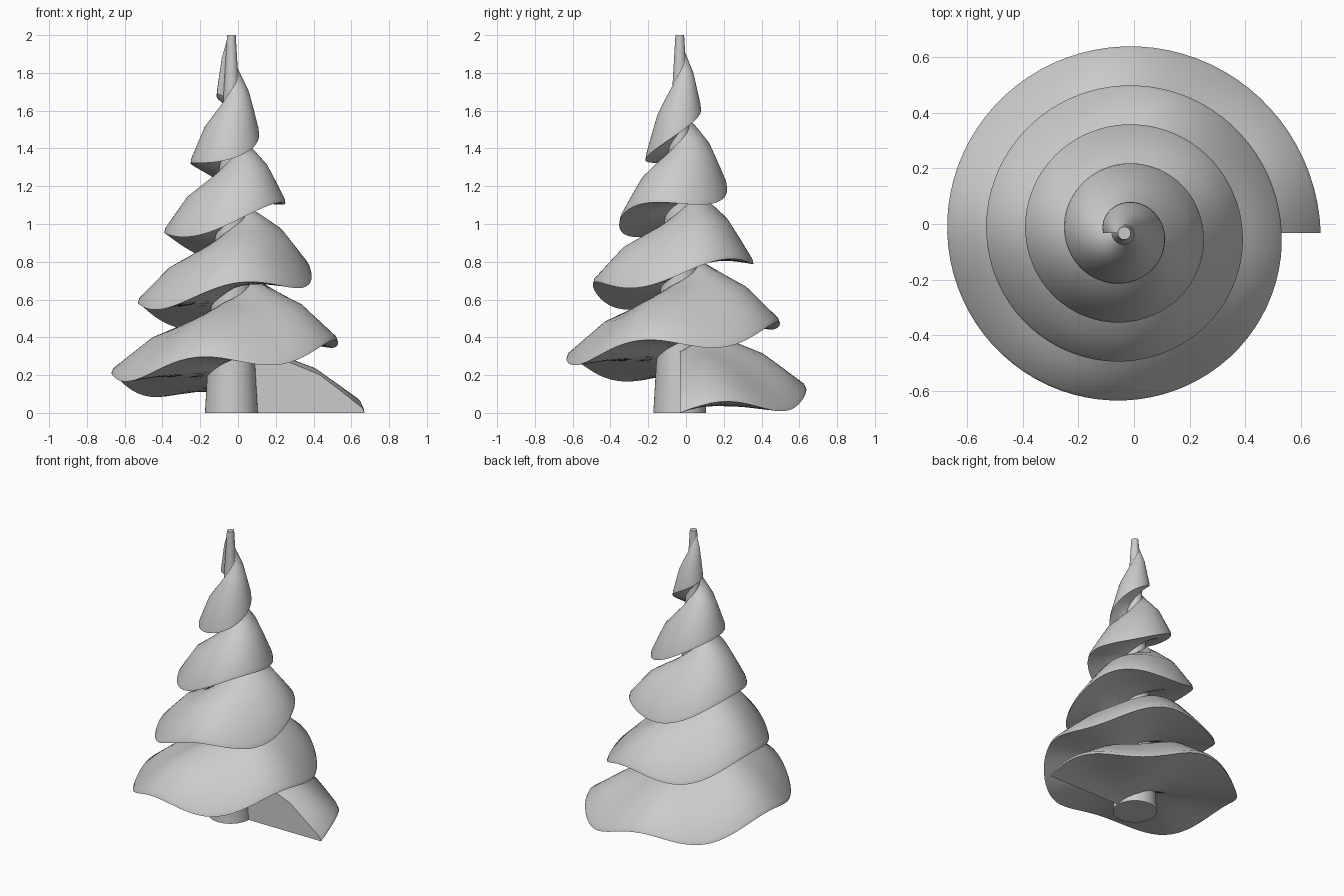
import bpy
import bmesh
from math import sin, cos, pi, radians

cube = bpy.data.objects.get("Cube")
if cube:
    bpy.data.objects.remove(cube)

AXIS_X, AXIS_Y = -0.035, -0.033
TURNS, STEPS = 4.5, 80
PITCH = 0.372

grey = bpy.data.materials.new("plain_grey")
grey.use_nodes = True
colour = (0.6, 0.6, 0.6, 1)
grey.diffuse_color = colour
grey.node_tree.nodes["Principled BSDF"].inputs["Base Color"].default_value = colour


def finish(obj, angle):
    obj.data.materials.append(grey)
    bpy.ops.object.select_all(action='DESELECT')
    obj.select_set(True)
    bpy.context.view_layer.objects.active = obj
    bpy.ops.object.shade_smooth_by_angle(angle=radians(angle))


def ripple(t):
    # Waves of equal length along the hem, sagging slightly after the start
    wave = sin(2 * pi * 7.07 * (0.705 * t - 0.07 * t * t))
    return 0.042 * wave - 0.008 * min(1, 4 * t)


# Tapered trunk
bpy.ops.mesh.primitive_cone_add(vertices=64, radius1=0.14, radius2=0.023,
                                depth=2, location=(AXIS_X, AXIS_Y, 1))
trunk = bpy.context.object
trunk.name = "trunk"
finish(trunk, 30)

# Skirt section: (fraction of radius, height), flat below and sloped above
section = [(0.1, 0), (0.4, 0), (0.7, 0), (1, 0), (0.985, 0.025), (0.82, 0.117),
           (0.66, 0.203), (0.42, 0.272), (0.2, 0.322), (0.1, 0.325)]

bm = bmesh.new()
rings = []
count = int(TURNS * STEPS)
for i in range(count + 1):
    t = i / STEPS
    radius = 0.705 - 0.14 * t
    a = 2 * pi * t
    rings.append([bm.verts.new((AXIS_X + f * radius * cos(a),
                                AXIS_Y + f * radius * sin(a),
                                PITCH * t + h + f * f * ripple(t)))
                  for f, h in section])
n = len(section)
for r1, r2 in zip(rings, rings[1:]):
    for j in range(n):
        k = (j + 1) % n
        bm.faces.new((r1[j], r1[k], r2[k], r2[j]))
# Flat ends of the spiral
bm.faces.new(rings[0])
bm.faces.new(rings[-1])
bmesh.ops.recalc_face_normals(bm, faces=bm.faces)
mesh = bpy.data.meshes.new("spiral_foliage")
bm.to_mesh(mesh)
bm.free()
foliage = bpy.data.objects.new("spiral_foliage", mesh)
bpy.context.collection.objects.link(foliage)
finish(foliage, 35)
